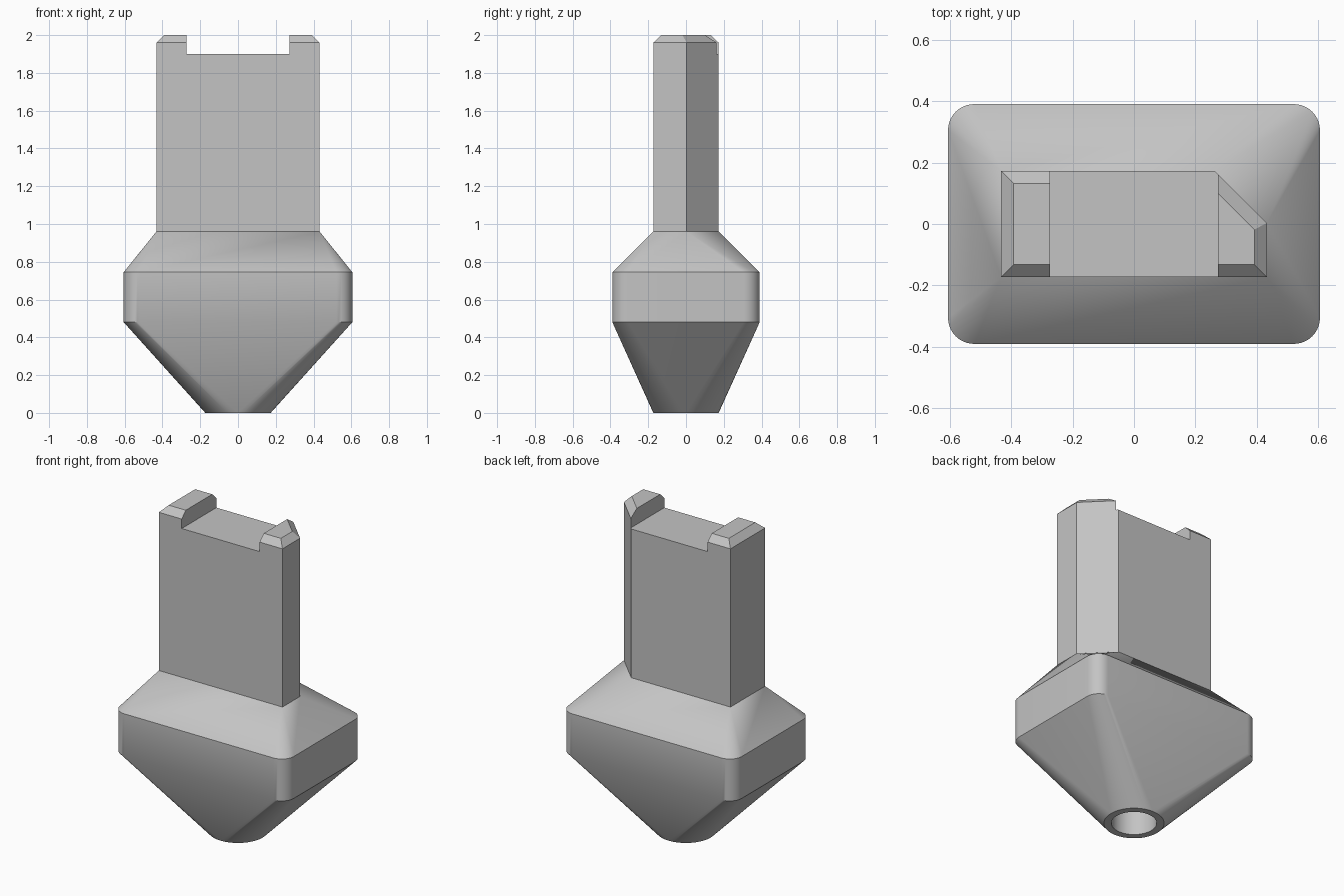
import bpy, bmesh
from math import cos, sin, pi

if "Cube" in bpy.data.objects:
    bpy.data.objects.remove(bpy.data.objects["Cube"], do_unlink=True)

STEPS = 10  # segments per corner arc
SIGNS = [(1, 1), (-1, 1), (-1, -1), (1, -1)]

grey = bpy.data.materials.new("plain_grey")
grey.use_nodes = True
grey.diffuse_color = (0.55, 0.55, 0.55, 1)
grey.node_tree.nodes["Principled BSDF"].inputs["Base Color"].default_value = grey.diffuse_color


def rounded(hx, hy, r, z):
    """Rounded rectangle ring; a circle when hx = hy = r."""
    ring = []
    for c, (sx, sy) in enumerate(SIGNS):
        for i in range(STEPS + 1):
            a = (c + i / STEPS) * pi / 2
            ring.append((sx * (hx - r) + r * cos(a), sy * (hy - r) + r * sin(a), z))
    return ring


def keyed(hx, hy, cut_x, cut_y, z):
    """Rectangle ring with one corner cut off, matched to the rounded rings."""
    ring = []
    for c, (sx, sy) in enumerate(SIGNS):
        for i in range(STEPS + 1):
            if c:
                ring.append((sx * hx, sy * hy, z))
            elif i <= STEPS // 2:
                ring.append((hx, cut_y, z))
            else:
                ring.append((cut_x, hy, z))
    return ring


def loft(name, rings):
    bm = bmesh.new()
    rows = [[bm.verts.new(p) for p in ring] for ring in rings]
    for low, high in zip(rows, rows[1:]):
        for i in range(len(low)):
            j = (i + 1) % len(low)
            bm.faces.new((low[i], low[j], high[j], high[i]))
    bm.faces.new(rows[0][::-1])
    bm.faces.new(rows[-1])
    bmesh.ops.remove_doubles(bm, verts=bm.verts, dist=0.0001)
    bmesh.ops.recalc_face_normals(bm, faces=bm.faces)
    mesh = bpy.data.meshes.new(name)
    bm.to_mesh(mesh)
    bm.free()
    obj = bpy.data.objects.new(name, mesh)
    bpy.context.collection.objects.link(obj)
    mesh.materials.append(grey)
    return obj


def carve(obj, cutter):
    cutter.hide_render = True
    mod = obj.modifiers.new("cut", "BOOLEAN")
    mod.operation = "DIFFERENCE"
    mod.solver = "EXACT"
    mod.object = cutter
    bpy.context.view_layer.objects.active = obj
    bpy.ops.object.modifier_apply(modifier=mod.name)
    bpy.data.objects.remove(cutter, do_unlink=True)


# Body: round tip, rounded block, sloped shoulder, keyed stem, bevelled rim
body = loft("keyed_plug_body", [
    rounded(0.173, 0.173, 0.173, 0),
    rounded(0.605, 0.39, 0.085, 0.48),
    rounded(0.605, 0.39, 0.085, 0.745),
    keyed(0.432, 0.173, 0.262, 0.003, 0.96),
    keyed(0.432, 0.173, 0.262, 0.003, 1.96),
    keyed(0.392, 0.132, 0.242, -0.018, 2.0),
])

# Slot across the top, leaving a lug at each end
bpy.ops.mesh.primitive_cube_add(size=1, location=(0, 0, 2.1))
slot = bpy.context.object
slot.name = "slot_cutter"
slot.scale = (0.545, 1, 0.4)
carve(body, slot)

# Round bore in the tip
bpy.ops.mesh.primitive_cylinder_add(vertices=40, radius=0.13, depth=1, location=(0, 0, 0))
bore = bpy.context.object
bore.name = "bore_cutter"
carve(body, bore)

# One colour, smooth corners, sharp edges
body.data.materials.clear()
body.data.materials.append(grey)
for face in body.data.polygons:
    face.material_index = 0
bpy.ops.object.select_all(action="DESELECT")
body.select_set(True)
bpy.context.view_layer.objects.active = body
bpy.ops.object.shade_smooth_by_angle(angle=pi / 6)
